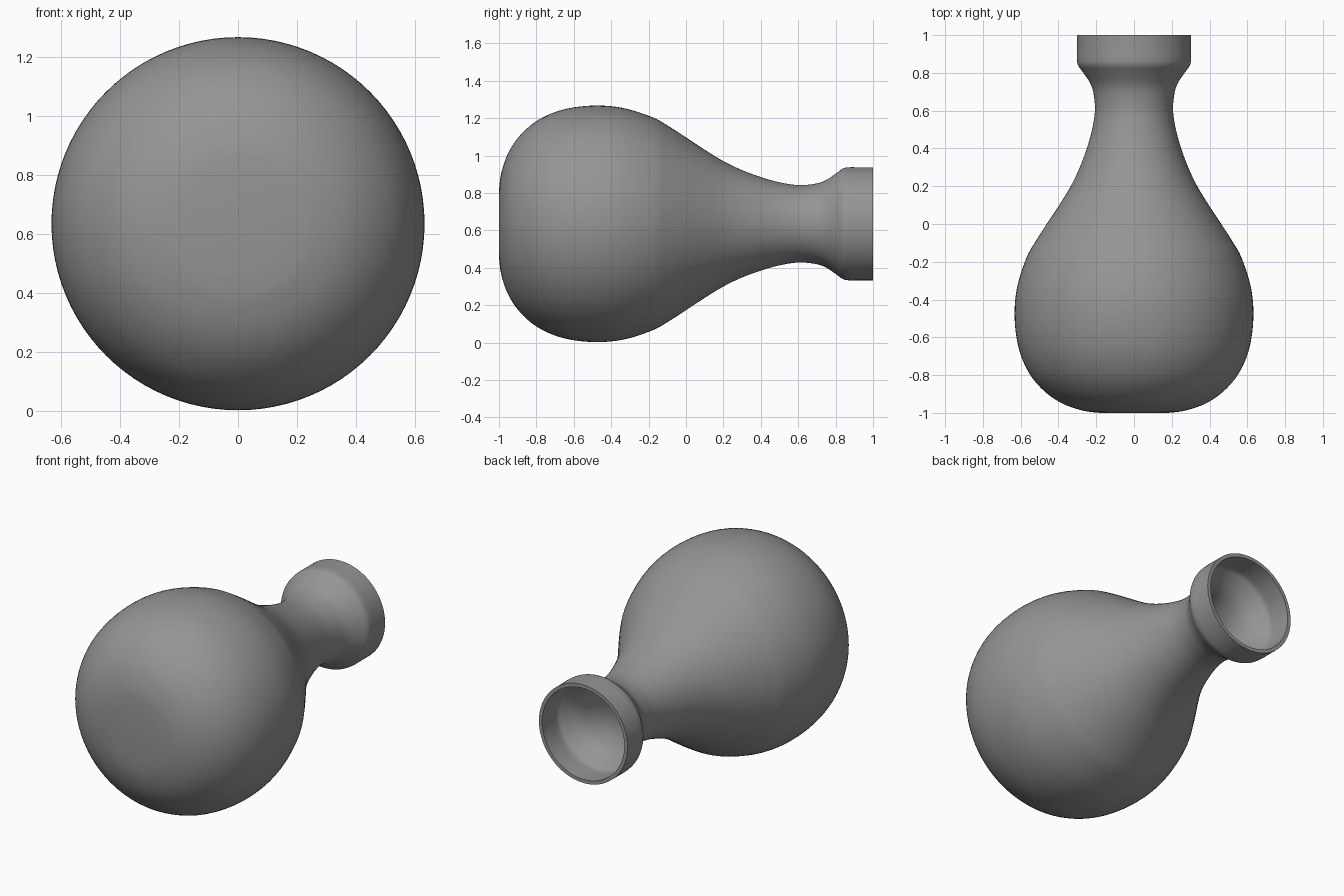
import bpy, bmesh, math
from mathutils import Vector

if "Cube" in bpy.data.objects:
    bpy.data.objects.remove(bpy.data.objects["Cube"])

AXIS_Z = 0.635
WALL = 0.022
SEGMENTS = 96


def smooth_path(points, steps=5):
    """Catmull-Rom curve through the given (radius, y) points."""
    pts = [Vector(p) for p in points]
    pts = [2 * pts[0] - pts[1]] + pts + [2 * pts[-1] - pts[-2]]
    out = []
    for a, b, c, d in zip(pts, pts[1:], pts[2:], pts[3:]):
        for i in range(steps):
            t = i / steps
            out.append(0.5 * (2 * b + (c - a) * t + (2 * a - 5 * b + 4 * c - d) * t**2
                              + (3 * b - a - 3 * c + d) * t**3))
    return out + [pts[-2]]


def inset(path, dist):
    """Offset the profile towards the inside of the vessel."""
    out = []
    for i, p in enumerate(path):
        t = (path[min(i + 1, len(path) - 1)] - path[max(i - 1, 0)]).normalized()
        out.append(p + Vector((-t.y, t.x)) * dist)
    return out


def lathe(name, profile):
    """Revolve a profile around the y axis and cap both ends."""
    bm = bmesh.new()
    rings = []
    for r, y in profile:
        rings.append([bm.verts.new((r * math.cos(2 * math.pi * k / SEGMENTS), y,
                                    AXIS_Z + r * math.sin(2 * math.pi * k / SEGMENTS)))
                      for k in range(SEGMENTS)])
    for lo, hi in zip(rings, rings[1:]):
        for k in range(SEGMENTS):
            n = (k + 1) % SEGMENTS
            bm.faces.new((lo[k], lo[n], hi[n], hi[k]))
    bm.faces.new(rings[0])
    bm.faces.new(rings[-1])
    bmesh.ops.recalc_face_normals(bm, faces=bm.faces)
    mesh = bpy.data.meshes.new(name)
    bm.to_mesh(mesh)
    bm.free()
    obj = bpy.data.objects.new(name, mesh)
    bpy.context.collection.objects.link(obj)
    bpy.context.view_layer.objects.active = obj
    obj.select_set(True)
    bpy.ops.object.shade_smooth_by_angle(angle=math.radians(45))
    return obj


# Flat base, round belly, narrow neck, flare running into a straight collar
outer = smooth_path([
    (0.18, -1.0), (0.27, -0.988), (0.38, -0.95), (0.475, -0.885), (0.555, -0.79),
    (0.61, -0.66), (0.632, -0.5), (0.62, -0.34), (0.57, -0.18), (0.52, -0.09),
    (0.462, 0.0), (0.396, 0.1), (0.335, 0.2), (0.287, 0.3), (0.25, 0.4),
    (0.222, 0.5), (0.207, 0.6), (0.214, 0.69), (0.232, 0.745), (0.268, 0.8),
    (0.295, 0.838), (0.302, 0.87), (0.302, 0.93), (0.302, 1.0)])

# Inner wall returns from the open rim to the inside of the base
vase = lathe("vase", outer + inset(outer, WALL)[::-1])

# Dark grey ceramic
grey = bpy.data.materials.new("dark_grey")
grey.diffuse_color = (0.3, 0.3, 0.3, 1)
grey.use_nodes = True
grey.node_tree.nodes["Principled BSDF"].inputs["Base Color"].default_value = grey.diffuse_color
vase.data.materials.append(grey)
